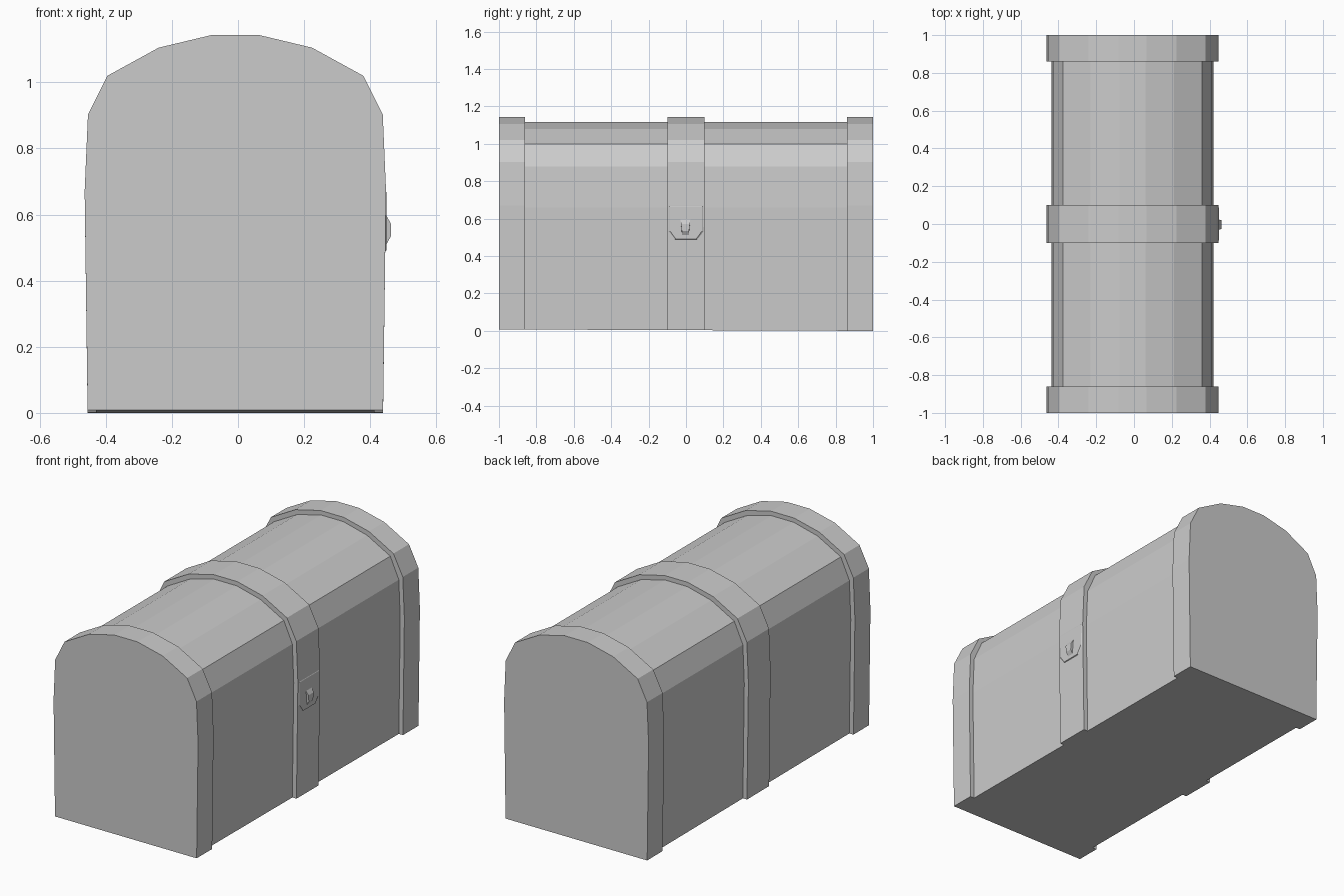
import bpy, bmesh

if "Cube" in bpy.data.objects:
    bpy.data.objects.remove(bpy.data.objects["Cube"])

CX = -0.008  # chest body sits slightly left of the lock overhang


def loft(name, rings, skip=None):
    """Join successive point rings with quads and cap both ends."""
    bm = bmesh.new()
    vr = [[bm.verts.new(p) for p in ring] for ring in rings]
    n = len(vr[0])
    for k, (a, b) in enumerate(zip(vr, vr[1:])):
        for i in range(n):
            if skip and skip(k, i):
                continue
            j = (i + 1) % n
            bm.faces.new((a[i], a[j], b[j], b[i]))
    bm.faces.new(vr[0])
    bm.faces.new(vr[-1])
    bmesh.ops.recalc_face_normals(bm, faces=bm.faces)
    mesh = bpy.data.meshes.new(name)
    bm.to_mesh(mesh)
    bm.free()
    ob = bpy.data.objects.new(name, mesh)
    bpy.context.collection.objects.link(ob)
    return ob


# Half profiles (x, z): raised bands and the recessed panels between them
band = [(0.447, 0), (0.456, 0.67), (0.446, 0.902), (0.387, 1.02), (0.232, 1.105), (0.073, 1.143)]
panel = [(0.421, 0), (0.430, 0.66), (0.421, 0.88), (0.367, 1.0), (0.221, 1.08), (0.07, 1.118)]


def section(half, y):
    full = half + [(-x, z) for x, z in reversed(half)]
    base = 0.004 * (1 - y)  # underside tilts very slightly
    return [(x + CX, y, max(z, base)) for x, z in full]


# Chest shell: band, panel, centre band, panel, band along y
stations = [(-1, band), (-0.86, band), (-0.86, panel), (-0.1, panel), (-0.1, band),
            (0.1, band), (0.1, panel), (0.86, panel), (0.86, band), (1, band)]
last = 2 * len(band) - 1
loft("chest_body", [section(p, y) for y, p in stations],
     lambda k, i: i == last and stations[k][0] == stations[k + 1][0])

# Lock plate with clipped lower corners and a sloping rim
outer = [(-0.1, 0.68), (0.1, 0.68), (0.1, 0.53), (0.062, 0.487), (-0.062, 0.487), (-0.1, 0.53)]
inner = [(-0.086, 0.665), (0.086, 0.665), (0.086, 0.535), (0.055, 0.492), (-0.055, 0.492), (-0.086, 0.535)]
loft("lock_plate", [[(0.436, y, z) for y, z in outer],
                    [(0.442, y, z) for y, z in outer],
                    [(0.450, y, z) for y, z in inner]])

# Latch: small hump, wider at the top
hump = [(0.44, 0.595, 0.026), (0.450, 0.595, 0.026), (0.463, 0.572, 0.024),
        (0.463, 0.535, 0.019), (0.449, 0.51, 0.019), (0.44, 0.51, 0.019)]
loft("latch", [[(x, s * w - 0.003, z) for x, z, w in hump] for s in (-1, 1)])
